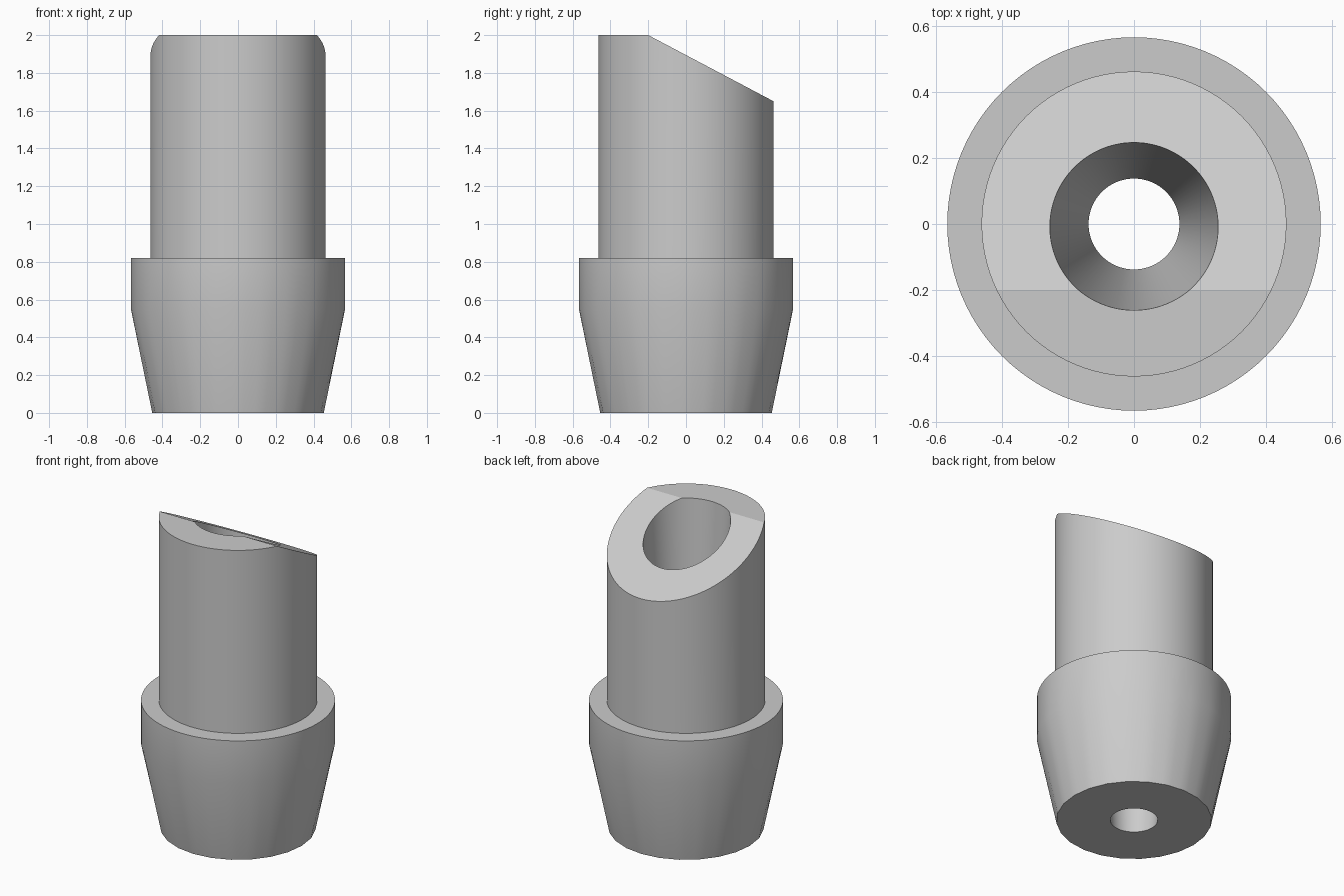
import bpy, bmesh
from math import sin, cos, pi, radians

if "Cube" in bpy.data.objects:
    bpy.data.objects.remove(bpy.data.objects["Cube"])

SEGMENTS, BASE_SIDES = 96, 24

grey = bpy.data.materials.new("plain grey")
grey.use_nodes = True
colour = (0.6, 0.6, 0.6, 1)
grey.diffuse_color = colour
grey.node_tree.nodes["Principled BSDF"].inputs["Base Color"].default_value = colour


def make_object(name, bm):
    bmesh.ops.recalc_face_normals(bm, faces=bm.faces[:])
    mesh = bpy.data.meshes.new(name)
    bm.to_mesh(mesh)
    bm.free()
    mesh.materials.append(grey)
    obj = bpy.data.objects.new(name, mesh)
    bpy.context.collection.objects.link(obj)
    return obj


def polygon_factor(angle):
    # Pulls a circle in to a regular polygon with BASE_SIDES sides
    step = 2 * pi / BASE_SIDES
    return cos(step / 2) / cos(angle % step - step / 2)


# Closed profile (radius, height, polygonal): base, collar, stem, tapered bore
profile = [(0.138, 0, False), (0.454, 0, True), (0.567, 0.55, False),
           (0.567, 0.82, False), (0.463, 0.82, False),
           (0.463, 2, False), (0.262, 2, False)]
bm = bmesh.new()
rings = []
for radius, z, polygonal in profile:
    ring = []
    for i in range(SEGMENTS):
        a = 2 * pi * i / SEGMENTS
        r = radius * (polygon_factor(a) if polygonal else 1)
        ring.append(bm.verts.new((r * cos(a), r * sin(a), z)))
    rings.append(ring)
for low, high in zip(rings, rings[1:] + rings[:1]):
    for i in range(SEGMENTS):
        j = (i + 1) % SEGMENTS
        bm.faces.new((low[i], low[j], high[j], high[i]))
body = make_object("collared_nozzle", bm)

# Wedge that slices the slanted mouth towards the back
bm = bmesh.new()
slope = (1.65 - 2) / (0.463 + 0.2)
section = [(y, 2 + slope * (y + 0.2)) for y in (-0.39, 0.8)] + [(0.8, 2.3), (-0.39, 2.3)]
left, right = [[bm.verts.new((x, y, z)) for y, z in section] for x in (-1, 1)]
bm.faces.new(left)
bm.faces.new(right)
for i in range(4):
    j = (i + 1) % 4
    bm.faces.new((left[i], left[j], right[j], right[i]))
cutter = make_object("mouth_cutter", bm)
cutter.hide_render = True

cut = body.modifiers.new("slanted mouth", 'BOOLEAN')
cut.operation = 'DIFFERENCE'
cut.solver = 'EXACT'
cut.object = cutter
bpy.ops.object.select_all(action='DESELECT')
bpy.context.view_layer.objects.active = body
body.select_set(True)
bpy.ops.object.modifier_apply(modifier=cut.name)
bpy.data.objects.remove(cutter)

# Smooth round walls, crisp rims
bpy.ops.object.shade_smooth_by_angle(angle=radians(20))
